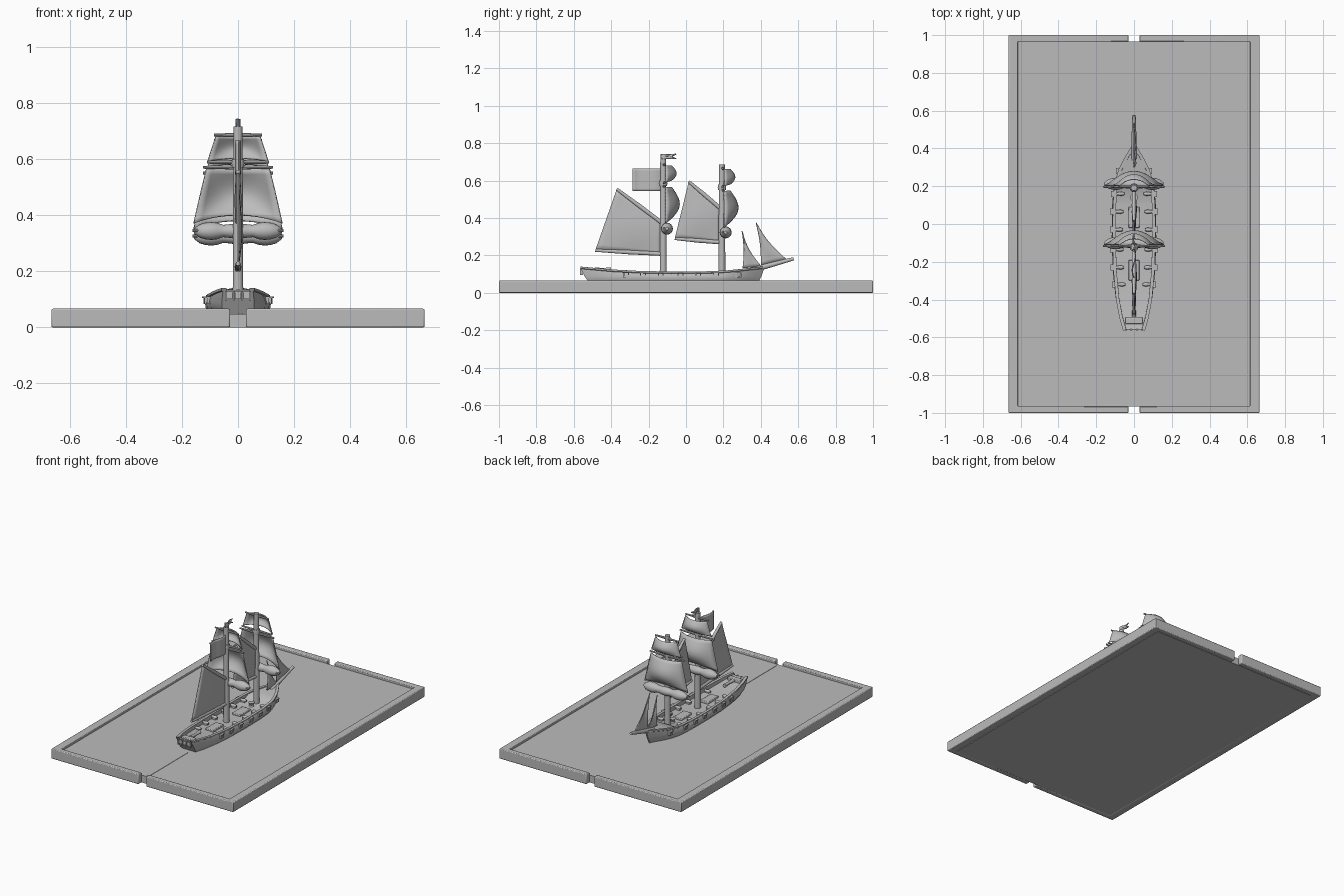
import bpy, bmesh, math
from mathutils import Vector

cube = bpy.data.objects.get("Cube")
if cube:
    bpy.data.objects.remove(cube, do_unlink=True)

GREY = (0.5, 0.5, 0.5, 1)
mat = bpy.data.materials.new("plain grey")
mat.use_nodes = True
mat.diffuse_color = GREY
mat.node_tree.nodes["Principled BSDF"].inputs["Base Color"].default_value = GREY


def finish(name, bm, thickness=0, bevel=0):
    """Turn a bmesh into a smooth-shaded object with optional modifiers."""
    bmesh.ops.recalc_face_normals(bm, faces=bm.faces)
    me = bpy.data.meshes.new(name)
    bm.to_mesh(me)
    bm.free()
    me.materials.append(mat)
    ob = bpy.data.objects.new(name, me)
    bpy.context.scene.collection.objects.link(ob)
    if thickness:
        mod = ob.modifiers.new("Thickness", 'SOLIDIFY')
        mod.thickness, mod.offset = thickness, 0
    if bevel:
        mod = ob.modifiers.new("Bevel", 'BEVEL')
        mod.width, mod.segments = bevel, 2
    bpy.ops.object.select_all(action='DESELECT')
    ob.select_set(True)
    bpy.context.view_layer.objects.active = ob
    bpy.ops.object.shade_smooth_by_angle(angle=math.radians(40))
    return ob


def box(name, lo, hi, bevel=0):
    bm = bmesh.new()
    bmesh.ops.create_cube(bm, size=1)
    for v in bm.verts:
        v.co = [(a + b) / 2 + c * (b - a) for a, b, c in zip(lo, hi, v.co)]
    return finish(name, bm, bevel=bevel)


def skin(bm, rows, closed=False):
    """Bridge rows of points into a quad grid; return the vertex rows."""
    vs = [[bm.verts.new(p) for p in row] for row in rows]
    n = len(rows[0])
    for a, b in zip(vs, vs[1:]):
        for i in range(n if closed else n - 1):
            j = (i + 1) % n
            bm.faces.new((a[i], a[j], b[j], b[i]))
    return vs


def tube(name, a, b, radii, sides=14):
    """Round spar from a to b with radii spread evenly along it."""
    a, b = Vector(a), Vector(b)
    q = (b - a).to_track_quat('Z', 'Y')
    rows = []
    for k, r in enumerate(radii):
        c = a.lerp(b, k / (len(radii) - 1))
        ring = [2 * math.pi * i / sides for i in range(sides)]
        rows.append([c + q @ Vector((r * math.cos(t), r * math.sin(t), 0)) for t in ring])
    bm = bmesh.new()
    vs = skin(bm, rows, closed=True)
    bm.faces.new(vs[0])
    bm.faces.new(vs[-1])
    return finish(name, bm)


def sheet(name, f, nu=12, nv=10, thickness=0.006):
    """Thin cloth surface from f(u, v)."""
    bm = bmesh.new()
    skin(bm, [[f(u / nu, v / nv) for u in range(nu + 1)] for v in range(nv + 1)])
    return finish(name, bm, thickness)


def mix(a, b, t):
    return a + (b - a) * t


# Base: a recessed floor inside two C-shaped rim halves
box("base_floor", (-0.615, -0.965, 0), (0.615, 0.965, 0.048))
RIM = [(0.028, -1), (0.665, -1), (0.665, 1), (0.028, 1),
       (0.028, 0.965), (0.615, 0.965), (0.615, -0.965), (0.028, -0.965)]
for side, label in ((1, "left"), (-1, "right")):
    bm = bmesh.new()
    face = bm.faces.new([bm.verts.new((side * x, y, 0)) for x, y in RIM])
    top = bmesh.ops.extrude_face_region(bm, geom=[face])["geom"]
    for v in top:
        if isinstance(v, bmesh.types.BMVert):
            v.co.z = 0.066
    finish("base_rim_" + label, bm, bevel=0.005)
box("wake_line", (0, -0.95, 0.047), (0.018, -0.55, 0.05))

# Hull: stations of (y, half width, rail height, deck drop)
STATIONS = [(-0.565, 0.058, 0.14, 0.012), (-0.5, 0.078, 0.134, 0.02), (-0.4, 0.098, 0.125, 0.025),
            (-0.25, 0.113, 0.117, 0.027), (-0.08, 0.118, 0.114, 0.027), (0.1, 0.116, 0.115, 0.027),
            (0.2, 0.108, 0.119, 0.025), (0.23, 0.103, 0.121, 0.006), (0.29, 0.083, 0.127, 0.006),
            (0.34, 0.057, 0.133, 0.006), (0.38, 0.031, 0.137, 0.006), (0.42, 0.005, 0.142, 0.004)]


def half_section(y, w, z, drop):
    inner = max(w * 0.93 - 0.013, 0.001)
    return [(w * 0.82, y * 0.9, 0.044), (w * 0.97, y * 0.93, 0.065), (w, y * 0.96, 0.088),
            (w * 0.93, y * 0.995, z - 0.012), (w * 0.93 + 0.004, y, z - 0.009),
            (w * 0.93 + 0.004, y, z), (inner, y * 0.99, z), (inner, y * 0.985, z - drop)]


bm = bmesh.new()
rows = []
for s in STATIONS:
    half = half_section(*s)
    rows.append(half + [(-x, y, z) for x, y, z in reversed(half)])
ends = skin(bm, rows, closed=True)
bm.faces.new(ends[0])
bm.faces.new(ends[-1])
finish("hull", bm)


def hull_width(y):
    for a, b in zip(STATIONS, STATIONS[1:]):
        if a[0] <= y <= b[0]:
            return mix(a[1], b[1], (y - a[0]) / (b[0] - a[0]))


# Gun ports with raised frames, and deck guns behind them
for y in (-0.32, -0.23, -0.135, -0.03, 0.065, 0.16, 0.28):
    w = hull_width(y)
    for s in (-1, 1):
        x0, x1 = sorted((s * (w - 0.01), s * (w + 0.005)))
        for k in (-1, 1):
            box("port_post", (x0, y + k * 0.013 - 0.003, 0.085), (x1, y + k * 0.013 + 0.003, 0.108))
        x2 = s * (w + 0.01)
        box("port_lid", (min(x0, x2), y - 0.016, 0.105), (max(x1, x2), y + 0.016, 0.11))
        box("port_sill", (x0, y - 0.016, 0.083), (x1, y + 0.016, 0.087))
        if y < 0.2:
            tube("gun", (s * (w - 0.06), y, 0.102), (s * (w - 0.015), y, 0.102), [0.006, 0.011, 0.009, 0.007], 10)
            xa, xb = sorted((s * (w - 0.055), s * (w - 0.025)))
            box("gun_carriage", (xa, y - 0.01, 0.086), (xb, y + 0.01, 0.098))

# Deck fittings and stern
box("main_hatch", (-0.03, -0.02, 0.085), (0.03, 0.09, 0.1), 0.004)
box("aft_hatch", (-0.028, -0.3, 0.085), (0.028, -0.19, 0.104), 0.004)
box("stern_house", (-0.045, -0.53, 0.1), (0.045, -0.495, 0.133), 0.004)
tube("tiller", (0, -0.49, 0.125), (0, -0.4, 0.125), [0.012, 0.008, 0.012], 10)
tube("capstan", (0, 0.14, 0.085), (0, 0.14, 0.115), [0.018, 0.012, 0.02])
for x in (-0.03, 0, 0.03):
    box("stern_window", (x - 0.01, -0.56, 0.1), (x + 0.01, -0.55, 0.125))
for x in (-0.043, -0.015, 0.015, 0.043):
    box("stern_pillar", (x - 0.003, -0.566, 0.095), (x + 0.003, -0.55, 0.13))
tube("bowsprit", (0, 0.34, 0.118), (0, 0.575, 0.182), [0.015, 0.013, 0.009])
box("stem_post", (-0.006, 0.34, 0.045), (0.006, 0.385, 0.13), 0.003)


def square_sail(name, y0, z0, z1, w0, w1, depth, arch):
    def f(u, v):
        s = 2 * u - 1
        belly = depth * math.sin(math.pi * v) + 0.012
        return (s * mix(w0, w1, v), y0 + 0.012 + belly * (1 - s * s) - 0.02 * s * s,
                mix(z0, z1, v) + arch * v * v * (1 - s * s))
    return sheet(name, f)


def gaff_sail(name, corners):
    """Fore-and-aft sail with gaff and boom; corners as (y, z)."""
    peak, throat, tack, clew = corners

    def f(u, v):
        y, z = (mix(mix(throat[k], peak[k], u), mix(tack[k], clew[k], u), v) for k in (0, 1))
        return (0.012 * math.sin(math.pi * u) * math.sin(math.pi * v), y, z)
    sheet(name + "_sail", f)
    for part, a, b in (("gaff", throat, peak), ("boom", tack, clew)):
        tube(name + "_" + part, (0, *a), (0, *b), [0.011, 0.012, 0.008], 10)


# Masts with yards, square sails and furled bundle
BUNDLE = (0.008, 0.024, 0.03, 0.032, 0.029, 0.022, 0.024, 0.027)
for label, y, top, dz in (("aft", -0.122, 0.715, 0), ("fore", 0.192, 0.685, -0.02)):
    tube(label + "_mast", (0, y, 0.08), (0, y, top), [0.019, 0.018, 0.017, 0.016])
    tube(label + "_mast_cap", (0, y, 0.57 + dz), (0, y, 0.6 + dz), [0.021, 0.023, 0.021])
    yf = y + 0.02
    for z, w in ((0.685, 0.085), (0.588, 0.11), (0.57, 0.125), (0.345, 0.163)):
        tube(label + "_yard", (-w, yf - 0.015, z + dz), (w, yf - 0.015, z + dz), [0.005, 0.008, 0.005], 8)
    square_sail(label + "_upper_sail", yf, 0.68 + dz, 0.59 + dz, 0.078, 0.108, 0.025, 0.012)
    square_sail(label + "_lower_sail", yf, 0.565 + dz, 0.37 + dz, 0.112, 0.158, 0.042, 0.03)
    tube(label + "_furled_sail", (-0.157, yf, 0.343 + dz), (0.157, yf, 0.343 + dz),
         BUNDLE + BUNDLE[::-1], 16)

gaff_sail("aft_gaff", [(-0.37, 0.555), (-0.13, 0.375), (-0.13, 0.208), (-0.485, 0.227)])
gaff_sail("fore_gaff", [(0.015, 0.595), (0.18, 0.455), (0.18, 0.27), (-0.06, 0.29)])


# Jibs: triangles with hollow edges
def jib(name, head, tack, clew):
    def f(u, v):
        y, z = (mix(head[k], mix(tack[k], clew[k], u), v) for k in (0, 1))
        hollow = math.sin(math.pi * v) * 0.018
        return (0.01 * math.sin(math.pi * u) * math.sin(math.pi * v), y + hollow * (0.5 - 1.5 * u), z)
    sheet(name, f, 8, 10, 0.005)


jib("inner_jib", (0.3, 0.33), (0.302, 0.132), (0.405, 0.14))
jib("outer_jib", (0.375, 0.375), (0.4, 0.145), (0.54, 0.177))

# Flag and swallow-tailed pennant
sheet("flag", lambda u, v: (0.008 * math.sin(2 * math.pi * u), mix(-0.13, -0.285, u), mix(0.665, 0.545, v)))
tube("flag_pole", (0, -0.13, 0.7), (0, -0.13, 0.742), [0.006, 0.006], 8)
sheet("pennant", lambda u, v: (0.006 * math.sin(2 * math.pi * u),
                               mix(-0.135, -0.052 - 0.025 * (1 - abs(2 * v - 1)), u), mix(0.742, 0.716, v)))
